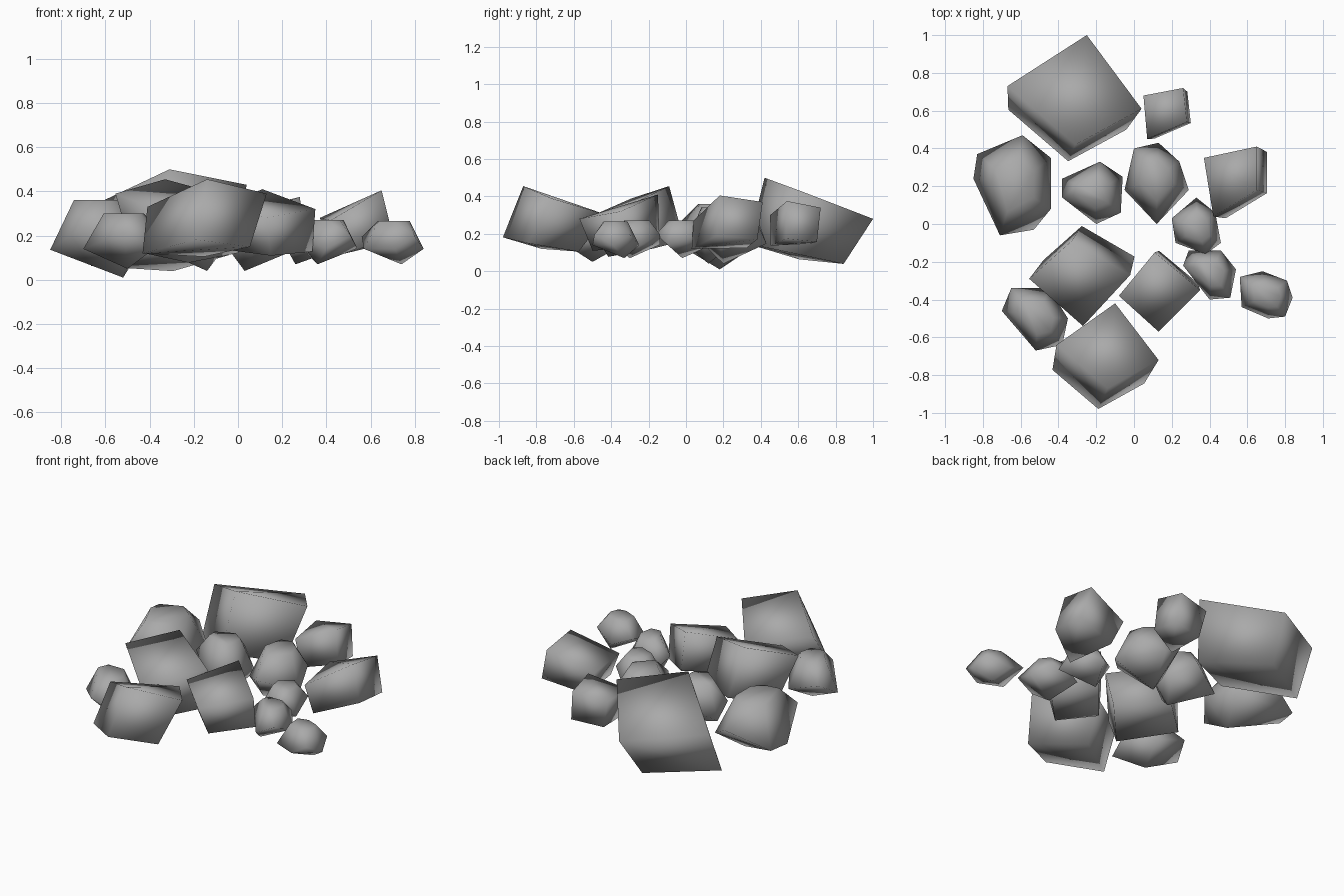
import bpy
import bmesh
from mathutils import Vector

cube = bpy.data.objects.get("Cube")
if cube:
    bpy.data.objects.remove(cube, do_unlink=True)

# Single stone colour
stone = bpy.data.materials.new("grey_stone")
stone.use_nodes = True
stone_colour = (0.4, 0.4, 0.4, 1)
stone.diffuse_color = stone_colour
stone.node_tree.nodes["Principled BSDF"].inputs["Base Color"].default_value = stone_colour


def average(points):
    """Middle of a set of points."""
    return sum(points, Vector((0, 0, 0))) / len(points)


def add_rock(name, points):
    """Convex smooth-shaded rock from a few corner points."""
    bm = bmesh.new()
    for p in points:
        bm.verts.new(p)
    bmesh.ops.convex_hull(bm, input=bm.verts[:])
    loose = [v for v in bm.verts if not v.link_faces]
    bmesh.ops.delete(bm, geom=loose, context="VERTS")
    bmesh.ops.recalc_face_normals(bm, faces=bm.faces[:])
    for face in bm.faces:
        face.smooth = True
    mesh = bpy.data.meshes.new(name)
    bm.to_mesh(mesh)
    bm.free()
    mesh.materials.append(stone)
    obj = bpy.data.objects.new(name, mesh)
    bpy.context.collection.objects.link(obj)


def block(name, top, drop, shrink):
    """Leaning block: four top corners, and a smaller, flatter base slid along drop."""
    corners = [Vector(c) for c in top]
    middle = average(corners)
    base = []
    for c in corners:
        offset = (c - middle) * shrink
        offset.z *= 0.55
        base.append(middle + Vector(drop) + offset)
    add_rock(name, corners + base)


def pebble(name, outline, low, high, tip, crown_size=0.52):
    """Faceted rock: zigzag girdle along the outline, small crown, pointed base."""
    plan = [Vector((x, y, 0)) for x, y in outline]
    middle = average(plan)
    height = high - low
    points = [Vector((*tip, low))]
    for i, p in enumerate(plan):
        zigzag = 0.64 if i % 2 else 0.36
        points.append(Vector((p.x, p.y, low + zigzag * height)))
        crown = middle + (p - middle) * crown_size
        points.append(Vector((crown.x, crown.y, high)))
    add_rock(name, points)


# Large boulders
block("back_boulder",
      [(-.31, .42, .5), (.04, .61, .43), (-.25, 1, .28), (-.67, .73, .33)],
      (-.04, -.12, -.295), .88)
block("front_boulder",
      [(-.14, -.87, .455), (.13, -.72, .39), (-.1, -.42, .3), (-.41, -.64, .33)],
      (-.05, -.13, -.23), .9)
block("middle_boulder",
      [(-.33, -.09, .455), (-.02, -.27, .37), (-.27, -.54, .28), (-.555, -.29, .39)],
      (.05, .1, -.25), .9)
block("inner_boulder",
      [(.11, -.15, .41), (.35, -.35, .32), (.13, -.57, .28), (-.08, -.38, .33)],
      (.02, .04, -.2), .85)

# Blocky rocks at the back left
block("rear_block",
      [(.05, .68, .32), (.26, .72, .34), (.28, .54, .375), (.07, .45, .3)],
      (.03, -.01, -.18), .92)
block("side_block",
      [(.37, .35, .28), (.65, .41, .37), (.65, .18, .405), (.42, .04, .27)],
      (.06, -.02, -.18), .95)

# Faceted rocks between the boulders
pebble("right_rock",
       [(-.83, .37), (-.59, .47), (-.44, .35), (-.44, .08), (-.53, -.03), (-.71, -.06), (-.85, .24)],
       .01, .36, (-.52, .18))
pebble("centre_rock",
       [(-.38, .24), (-.18, .33), (-.06, .25), (-.07, .06), (-.2, 0), (-.38, .14)],
       .04, .34, (-.14, .12))
pebble("rear_centre_rock",
       [(-.05, .18), (0, .4), (.13, .43), (.24, .33), (.29, .18), (.12, 0)],
       .04, .34, (.03, .2))
pebble("front_right_rock",
       [(-.7, -.46), (-.65, -.34), (-.45, -.34), (-.35, -.5), (-.38, -.64), (-.52, -.67)],
       .05, .3, (-.5, -.5))
pebble("inner_pebble",
       [(.33, .14), (.43, .06), (.46, -.1), (.38, -.16), (.22, -.1), (.2, .03)],
       .07, .27, (.26, -.02))
pebble("small_pebble",
       [(.29, -.14), (.46, -.14), (.54, -.24), (.51, -.39), (.4, -.4), (.26, -.22)],
       .07, .27, (.36, -.3))
pebble("outer_pebble",
       [(.57, -.44), (.56, -.28), (.68, -.25), (.81, -.3), (.84, -.39), (.8, -.49), (.71, -.5)],
       .07, .265, (.74, -.33))
